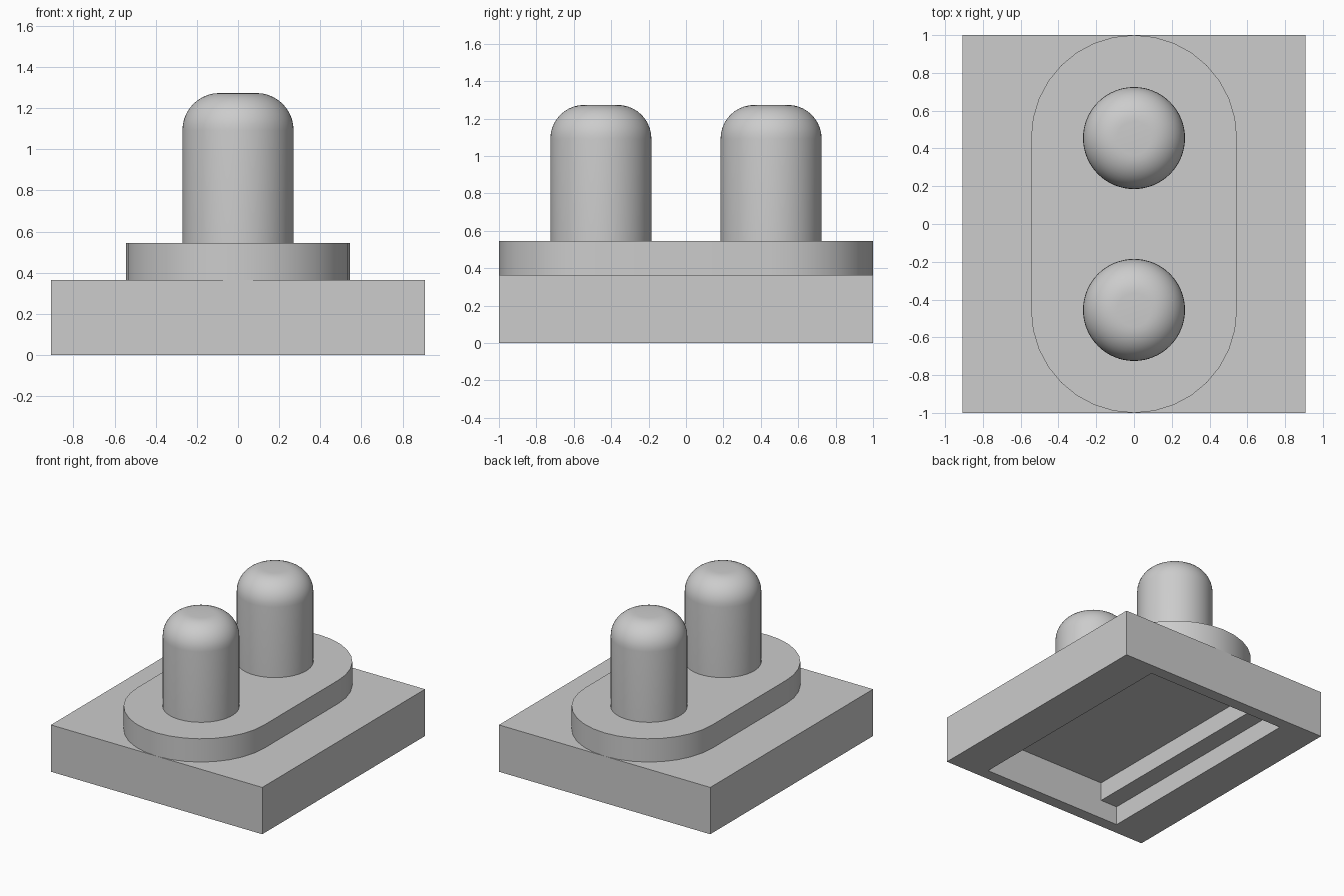
import bpy, bmesh, math
from mathutils import Matrix

cube = bpy.data.objects.get("Cube")
if cube:
    bpy.data.objects.remove(cube, do_unlink=True)

GREY = (0.604, 0.604, 0.604, 1)
grey = bpy.data.materials.new("light_grey")
grey.use_nodes = True
grey.diffuse_color = GREY
grey.node_tree.nodes["Principled BSDF"].inputs["Base Color"].default_value = GREY


def finish(name, bm, smooth=False):
    """Turn a bmesh into a coloured object."""
    bmesh.ops.recalc_face_normals(bm, faces=bm.faces)
    mesh = bpy.data.meshes.new(name)
    bm.to_mesh(mesh)
    bm.free()
    mesh.materials.append(grey)
    obj = bpy.data.objects.new(name, mesh)
    bpy.context.collection.objects.link(obj)
    bpy.ops.object.select_all(action='DESELECT')
    obj.select_set(True)
    bpy.context.view_layer.objects.active = obj
    if smooth:
        bpy.ops.object.shade_smooth_by_angle(angle=math.radians(30))
    return obj


def prism(name, points, offset, smooth=False):
    """Extrude a closed outline along an offset."""
    bm = bmesh.new()
    face = bm.faces.new([bm.verts.new(p) for p in points])
    new = bmesh.ops.extrude_face_region(bm, geom=[face], use_keep_orig=True)["geom"]
    bmesh.ops.translate(bm, vec=offset,
                        verts=[v for v in new if isinstance(v, bmesh.types.BMVert)])
    return finish(name, bm, smooth)


BASE_X, BASE_TOP, PLATE_TOP, POST_TOP = 0.909, 0.364, 0.545, 1.273
POST_Y, POST_R, FILLET = 0.455, 0.27, 0.18

# Stepped pocket cutter: a wide mouth and a narrower, deeper slot along y
MOUTH_X, SLOT_X, LEDGE_Z, ROOF_Z, POCKET_Y = 0.6, 0.455, 0.146, 0.29, 0.909
half = [(MOUTH_X, -0.1), (MOUTH_X, LEDGE_Z), (SLOT_X, LEDGE_Z), (SLOT_X, ROOF_Z)]
section = half + [(-x, z) for x, z in reversed(half)]
cutter = prism("pocket_cutter", [(x, -POCKET_Y, z) for x, z in section],
               (0, 2 * POCKET_Y, 0))
cutter.hide_render = True

# Base block, hollowed from below
base = prism("base_block", [(-BASE_X, -1, 0), (BASE_X, -1, 0),
                            (BASE_X, 1, 0), (-BASE_X, 1, 0)], (0, 0, BASE_TOP))
cut = base.modifiers.new("pocket", 'BOOLEAN')
cut.object = cutter
cut.operation = 'DIFFERENCE'
cut.solver = 'EXACT'
bpy.ops.object.modifier_apply(modifier=cut.name)
bpy.data.objects.remove(cutter, do_unlink=True)

# Rounded plate with semicircular ends
STEPS, PLATE_R = 16, 0.545
outline = []
for side in (1, -1):
    for i in range(STEPS + 1):
        a = math.pi * i / STEPS
        outline.append((side * PLATE_R * math.cos(a),
                        side * (POST_Y + PLATE_R * math.sin(a)), BASE_TOP))
prism("rounded_plate", outline, (0, 0, PLATE_TOP - BASE_TOP), True)

# Two posts with filleted tops
for name, y in (("front_post", -POST_Y), ("back_post", POST_Y)):
    bm = bmesh.new()
    height = POST_TOP - PLATE_TOP
    bmesh.ops.create_cone(bm, cap_ends=True, segments=64, radius1=POST_R, radius2=POST_R,
                          depth=height, matrix=Matrix.Translation((0, y, PLATE_TOP + height / 2)))
    rim = [e for e in bm.edges if all(v.co.z > POST_TOP - 0.01 for v in e.verts)]
    bmesh.ops.bevel(bm, geom=rim, offset=FILLET, segments=10, profile=0.5, affect='EDGES')
    finish(name, bm, True)
